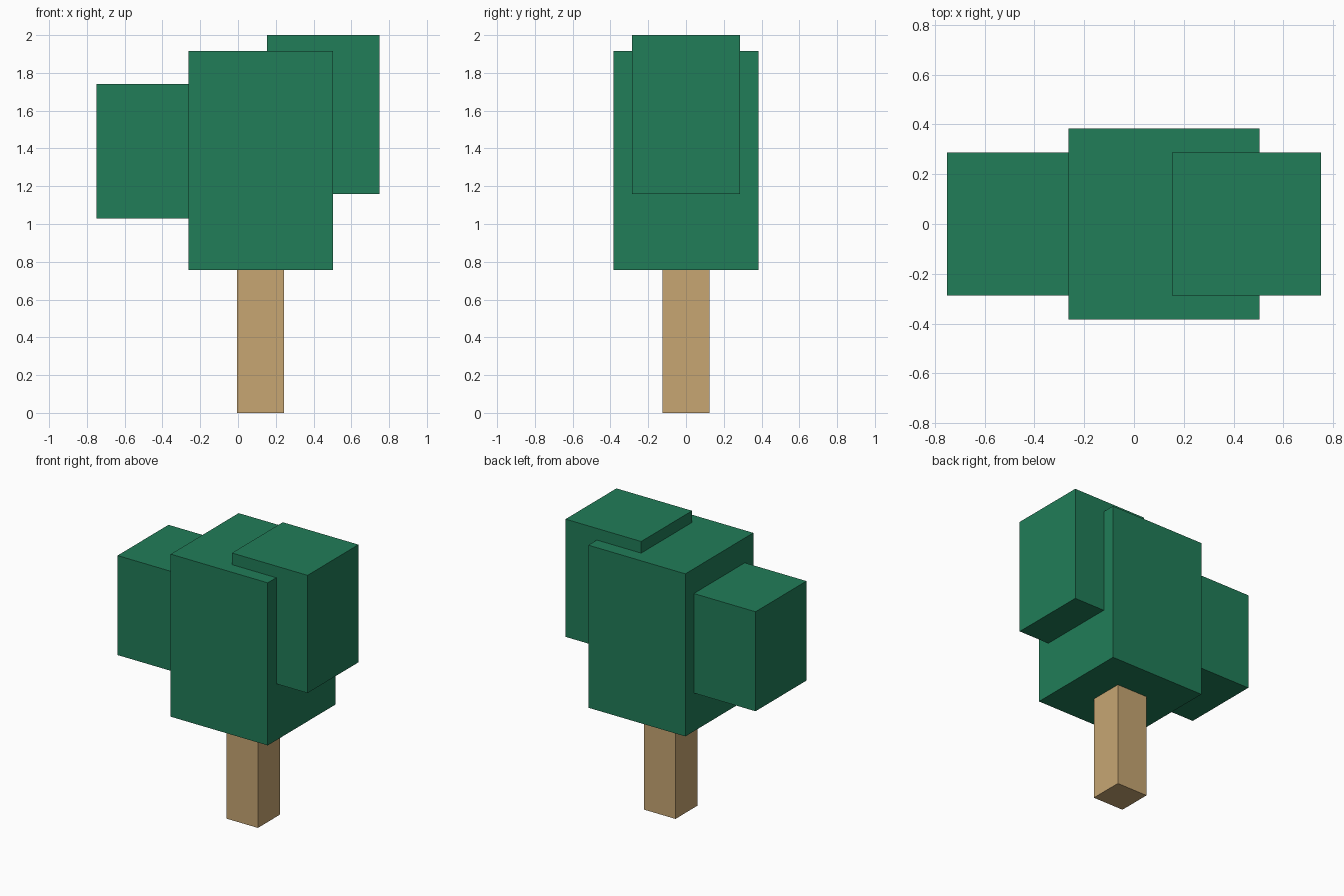
import bpy
import bmesh

if "Cube" in bpy.data.objects:
    bpy.data.objects.remove(bpy.data.objects["Cube"])


def material(name, color):
    m = bpy.data.materials.new(name)
    m.diffuse_color = color
    m.use_nodes = True
    m.node_tree.nodes["Principled BSDF"].inputs["Base Color"].default_value = m.diffuse_color
    return m


def box(name, lo, hi, mat):
    """Axis-aligned box between two corners."""
    bm = bmesh.new()
    bmesh.ops.create_cube(bm, size=1)
    for v in bm.verts:
        v.co = [h if c > 0 else l for c, l, h in zip(v.co, lo, hi)]
    mesh = bpy.data.meshes.new(name)
    bm.to_mesh(mesh)
    bm.free()
    mesh.materials.append(mat)
    obj = bpy.data.objects.new(name, mesh)
    bpy.context.collection.objects.link(obj)
    return obj


leaf = material("leaf_green", (0.015, 0.205, 0.098, 1))
wood = material("light_wood", (0.571, 0.381, 0.171, 1))

# Trunk, ending just inside the crown
box("trunk", (-0.004, -0.124, 0), (0.244, 0.124, 0.77), wood)

# Main crown block and the two side clumps that sink into it
box("crown", (-0.263, -0.383, 0.757), (0.503, 0.383, 1.917), leaf)
box("left_foliage", (-0.75, -0.287, 1.03), (-0.15, 0.287, 1.74), leaf)
box("right_foliage", (0.153, -0.287, 1.16), (0.75, 0.287, 2.0), leaf)
